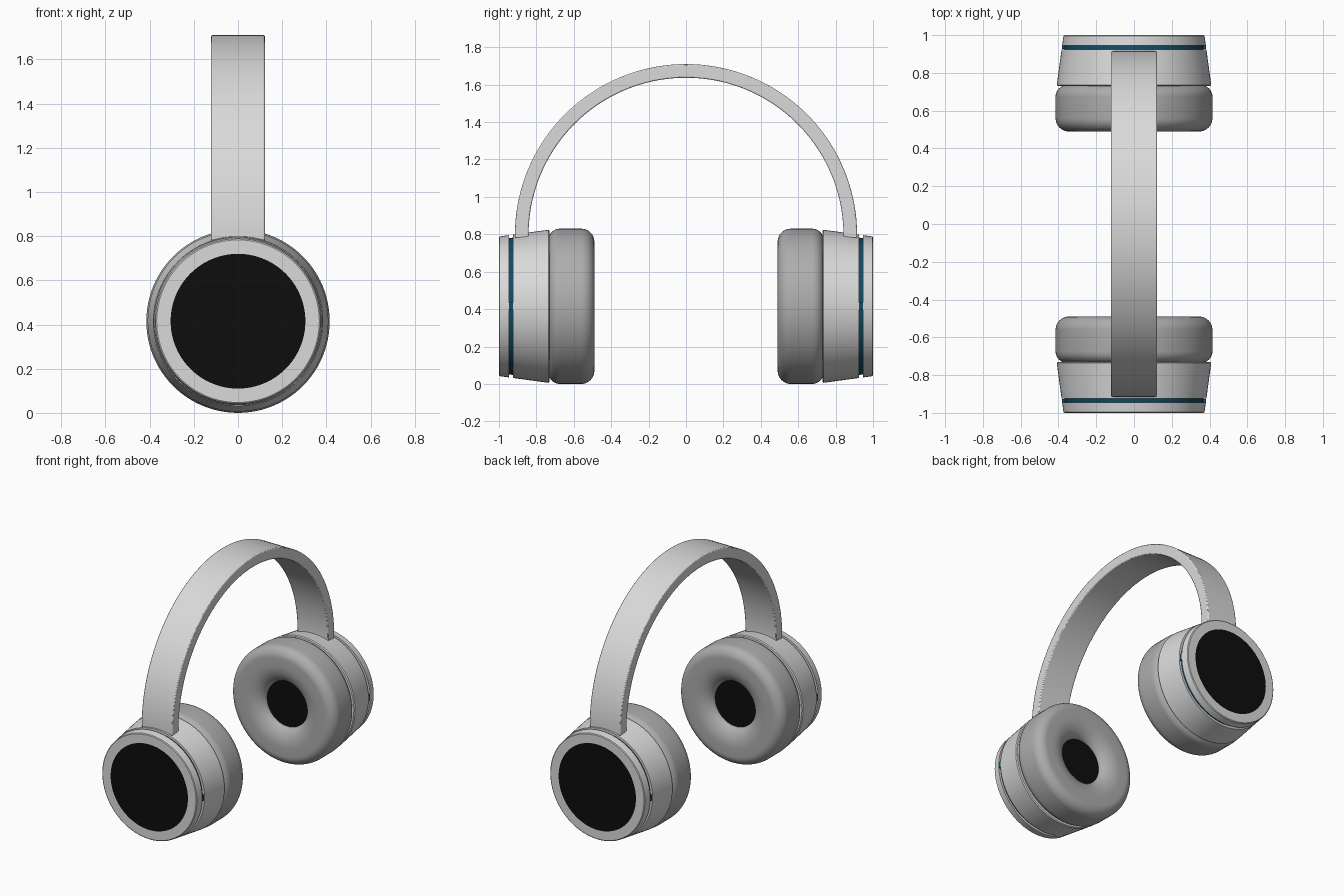
import bpy, bmesh, math
from mathutils import Vector

if "Cube" in bpy.data.objects:
    bpy.data.objects.remove(bpy.data.objects["Cube"])

CZ = 0.415      # height of the ear cup axis
SEG = 96


def material(name, rgb):
    m = bpy.data.materials.new(name)
    m.diffuse_color = (*rgb, 1)
    m.use_nodes = True
    m.node_tree.nodes["Principled BSDF"].inputs["Base Color"].default_value = m.diffuse_color
    return m


SHELL = material("light grey shell", (0.70, 0.70, 0.70))
PAD = material("mid grey cushion", (0.42, 0.42, 0.42))
BLACK = material("black", (0.004, 0.004, 0.004))
BLUE = material("dark teal blue", (0.006, 0.07, 0.125))


def finish(name, bm, mats, angle=35):
    bmesh.ops.remove_doubles(bm, verts=bm.verts, dist=1e-5)
    bmesh.ops.recalc_face_normals(bm, faces=bm.faces)
    me = bpy.data.meshes.new(name)
    bm.to_mesh(me)
    bm.free()
    for m in mats:
        me.materials.append(m)
    ob = bpy.data.objects.new(name, me)
    bpy.context.collection.objects.link(ob)
    bpy.ops.object.select_all(action='DESELECT')
    ob.select_set(True)
    bpy.context.view_layer.objects.active = ob
    bpy.ops.object.shade_smooth_by_angle(angle=math.radians(angle))
    return ob


def revolve(name, profile, side, mats, accent, angle=35):
    """Spin (radius, y) points about the cup axis; accent = profile spans using material 1."""
    bm = bmesh.new()
    rings = []
    for r, y in profile:
        rings.append([bm.verts.new((r * math.cos(a), side * y, CZ + r * math.sin(a)))
                      for a in (2 * math.pi * i / SEG for i in range(SEG))])
    for k in range(len(rings) - 1):
        for i in range(SEG):
            j = (i + 1) % SEG
            f = bm.faces.new((rings[k][i], rings[k][j], rings[k + 1][j], rings[k + 1][i]))
            f.material_index = 1 if k in accent else 0
    return finish(name, bm, mats, angle)


def arc(cr, cy, rr, ry, a0, a1, n=10):
    return [(cr + rr * math.cos(math.radians(a0 + (a1 - a0) * i / n)),
             cy + ry * math.sin(math.radians(a0 + (a1 - a0) * i / n))) for i in range(n + 1)]


def shell_r(y):     # tapered housing radius
    return 0.409 - 0.036 * (y - 0.735) / 0.265


# Housing: tapered drum with a narrow blue-floored groove and a black end disc
D = 0.016
housing = [(0, 0.73), (0.403, 0.73), (0.409, 0.736),
           (shell_r(0.925), 0.925), (shell_r(0.925) - D, 0.925),
           (shell_r(0.946) - D, 0.946), (shell_r(0.946), 0.946),
           (shell_r(0.996), 0.996), (0.368, 1.0), (0.305, 1.0), (0, 1.0)]

# Cushion: rounded outer edges, rolled inner lip, black hole floor
cushion = [(0, 0.735), (0.355, 0.735)]
cushion += arc(0.355, 0.675, 0.06, 0.06, 90, 0)
cushion += arc(0.345, 0.56, 0.07, 0.07, 0, -90)
cushion += arc(0.29, 0.57, 0.13, 0.08, -90, -172, 14)
cushion += [(0, cushion[-1][1])]

for side, tag in ((-1, "front"), (1, "back")):
    revolve(tag + "_ear_cup_housing", housing, side, [SHELL, BLACK], {9}, 35)
    h = bpy.context.object
    h.data.materials.append(BLUE)
    for p in h.data.polygons:       # groove floor
        r = math.hypot(p.center.x, p.center.z - CZ)
        if 0.926 < abs(p.center.y) < 0.945 and r < shell_r(0.935) - D * 0.8:
            p.material_index = 2
    revolve(tag + "_ear_cushion", cushion, side, [PAD, BLACK], {len(cushion) - 2}, 40)

    # Small light bars sitting flush in the groove
    for sx, lr in ((-1, "left"), (1, "right")):
        bm = bmesh.new()
        bmesh.ops.create_cube(bm, size=1)
        bmesh.ops.scale(bm, vec=Vector((0.016, 0.02, 0.04)), verts=bm.verts)
        bmesh.ops.translate(bm, vec=Vector((sx * 0.3735, side * 0.9355, CZ)), verts=bm.verts)
        finish(f"{tag}_{lr}_light_bar", bm, [BLUE])

# Headband: half ring with short straight ends sunk into the cups
RO, RI, ZC, W, N = 0.915, 0.842, 0.795, 0.122, 72
path = [(math.cos(math.pi * i / N), math.sin(math.pi * i / N), 0) for i in range(N + 1)]
path = [(1, 0, -0.015)] + path + [(-1, 0, -0.015)]
bm = bmesh.new()
loops = [[bm.verts.new((x, r * c, ZC + r * s + dz))
          for x, r in ((-W, RI), (W, RI), (W, RO), (-W, RO))] for c, s, dz in path]
for a, b in zip(loops, loops[1:]):
    for i in range(4):
        j = (i + 1) % 4
        bm.faces.new((a[i], a[j], b[j], b[i]))
bm.faces.new(loops[0])
bm.faces.new(loops[-1])
band = finish("headband", bm, [SHELL])
bev = band.modifiers.new("soft edges", 'BEVEL')
bev.width = 0.006
bev.segments = 2
bev.limit_method = 'ANGLE'
bev.angle_limit = math.radians(40)
